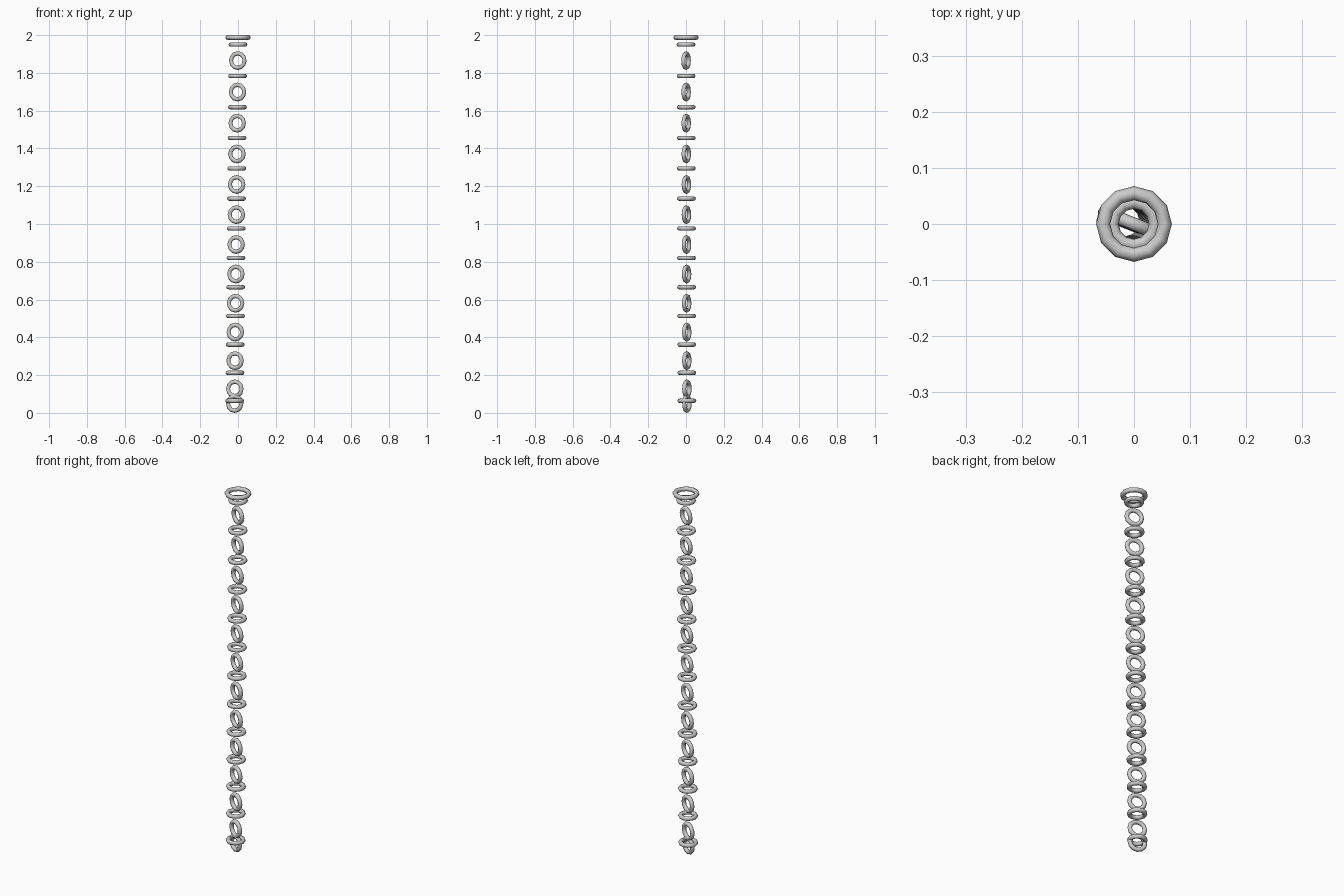
import bpy
import math

if "Cube" in bpy.data.objects:
    bpy.data.objects.remove(bpy.data.objects["Cube"])


def ring(name, major, minor, loc, rot=(0, 0, 0)):
    bpy.ops.mesh.primitive_torus_add(
        major_segments=12, minor_segments=8, major_radius=major,
        minor_radius=minor, location=loc, rotation=rot)
    ob = bpy.context.object
    ob.name = name
    bpy.ops.object.shade_smooth()
    return ob


def drift(z):
    # the chain hangs slightly off vertical
    t = (1.99 - z) / 1.99
    return (-0.018 * t, 0.005 * t, z)


# large top ring
ring("top_ring", 0.055, 0.0125, (0, 0, 1.9875))

# flat links alternating with upright links, spacing tightening downward
z_flat, z_up, step = 1.950, 1.865, 0.1665
for i in range(13):
    ring(f"flat_link_{i + 1}", 0.0385, 0.0115, drift(z_flat))
    if i < 12:
        ring(f"upright_link_{i + 1}", 0.0385, 0.0115, drift(z_up),
             (math.radians(90), 0, math.radians(-22)))
    z_flat -= step
    z_up -= step
    step -= 0.0017

# end link hanging through the lowest flat link
ring("end_link", 0.0385, 0.0115, drift(0.05),
     (math.radians(90), 0, math.radians(-22)))
